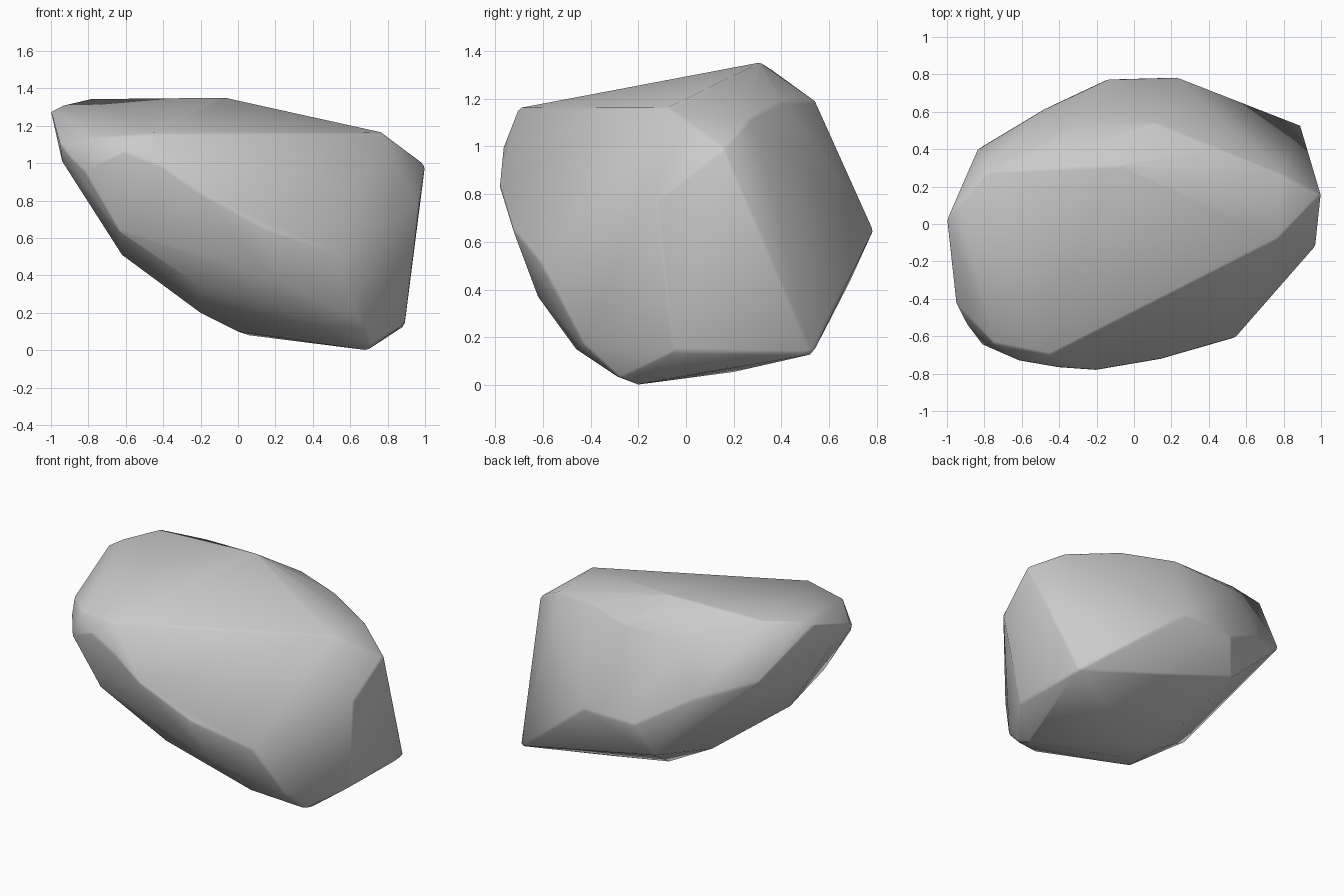
import bpy, bmesh

if "Cube" in bpy.data.objects:
    bpy.data.objects.remove(bpy.data.objects["Cube"])

# Corner points of the boulder, grouped by region
top = [(-1, .03, 1.28), (-.94, .1, 1.31), (-.79, .28, 1.345), (-.08, .31, 1.352),
       (-.5, .36, 1.32), (.12, .54, 1.19), (-.3, .53, 1.18), (.77, -.08, 1.165),
       (.78, .27, 1.12), (.46, .4, 1.19), (-.45, -.7, 1.16)]
front = [(-.82, -.64, .95), (-.75, -.64, 1.14), (-.6, -.735, 1.06), (-.4, -.77, .98),
         (-.2, -.785, .84), (.14, -.725, .65), (.54, -.61, .51), (.2, -.62, .37),
         (-.64, -.6, .64), (-.2, -.5, .34)]
left = [(-.95, -.43, 1.1), (-.9, -.53, 1.03), (-.94, -.25, 1.01), (-.62, -.25, .51),
        (-.84, .4, .98)]
right = [(1, .16, .99), (.97, -.12, .78), (.89, .53, .13), (.89, -.05, .14)]
back = [(-.49, .61, .85), (-.14, .775, .64), (.24, .785, .65), (-.23, .68, .42)]
bottom = [(.69, -.2, 0), (.71, -.28, .03), (.42, -.46, .15), (.66, -.43, .17),
          (.06, .1, .08), (-.2, 0, .2), (-.2, -.28, .2), (.45, .2, .055), (0, -.1, .1)]

# Boulder: convex skin around the corners
bm = bmesh.new()
for p in top + front + left + right + back + bottom:
    bm.verts.new(p)
hull = bmesh.ops.convex_hull(bm, input=bm.verts)
loose = {g for g in hull["geom_interior"] + hull["geom_unused"]
         if isinstance(g, bmesh.types.BMVert)}
bmesh.ops.delete(bm, geom=list(loose), context='VERTS')
bmesh.ops.recalc_face_normals(bm, faces=bm.faces)
for f in bm.faces:
    f.smooth = True

mesh = bpy.data.meshes.new("boulder")
bm.to_mesh(mesh)
bm.free()
boulder = bpy.data.objects.new("boulder", mesh)
bpy.context.collection.objects.link(boulder)

# Slightly worn edges
worn = boulder.modifiers.new("worn_edges", 'BEVEL')
worn.width = 0.012
worn.segments = 1
worn.limit_method = 'ANGLE'
worn.angle_limit = 0.5
